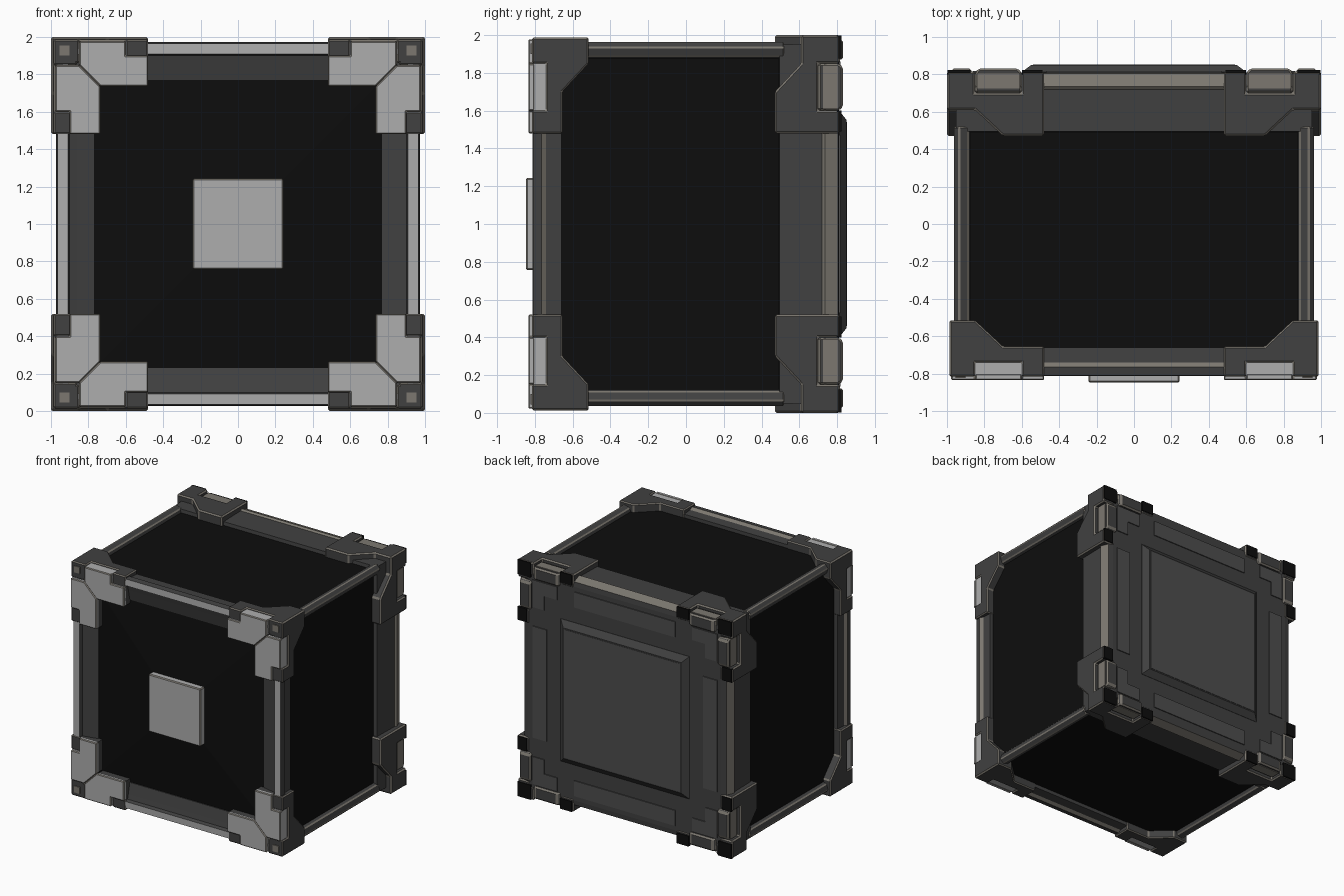
import bpy, bmesh

cube = bpy.data.objects.get("Cube")
if cube:
    bpy.data.objects.remove(cube, do_unlink=True)


def material(name, r, g, b):
    m = bpy.data.materials.new(name)
    m.use_nodes = True
    m.diffuse_color = (r, g, b, 1)
    m.node_tree.nodes["Principled BSDF"].inputs["Base Color"].default_value = (r, g, b, 1)
    return m


BLACK = material("black", .004, .004, .004)
DARK = material("dark grey", .052, .052, .052)
MID = material("mid grey", .075, .075, .075)
LIGHT = material("light grey", .42, .42, .42)
WARM = material("warm grey", .2, .185, .16)


def finish(name, bm, mats, bevel=0):
    bmesh.ops.recalc_face_normals(bm, faces=bm.faces)
    me = bpy.data.meshes.new(name)
    bm.to_mesh(me)
    bm.free()
    for m in mats:
        me.materials.append(m)
    ob = bpy.data.objects.new(name, me)
    bpy.context.collection.objects.link(ob)
    if bevel:
        mod = ob.modifiers.new("edge", 'BEVEL')
        mod.width = bevel
        mod.segments = 1
        mod.limit_method = 'ANGLE'
        mod.material = len(mats) - 1
    return ob


def prism(bm, low, high):
    a = [bm.verts.new(p) for p in low]
    b = [bm.verts.new(p) for p in high]
    bm.faces.new(a)
    bm.faces.new(b)
    for i in range(len(a)):
        j = (i + 1) % len(a)
        bm.faces.new((a[i], a[j], b[j], b[i]))


def corners(name, poly, lo, hi, mats, along="r", bevel=0, swap=True):
    """Repeat a prism at all four corners; u runs along an edge, r outward.
    along='r': poly is (u, y), extruded outward. along='y': poly is (u, r)."""
    bm = bmesh.new()
    for sx in (1, -1):
        for sz in (1, -1):
            for flip in ((0, 1) if swap else (0,)):
                def at(p, h):
                    u, y, r = (p[0], p[1], h) if along == "r" else (p[0], h, p[1])
                    x, z = (r, u) if flip else (u, r)
                    return (sx * x, y, 1 + sz * z)
                prism(bm, [at(p, lo) for p in poly], [at(p, hi) for p in poly])
    return finish(name, bm, mats, bevel)


def box2(u0, u1, v0, v1):
    return [(u0, v0), (u1, v0), (u1, v1), (u0, v1)]


def plate(name, u0, u1, v0, v1, y0, y1, mats, bevel=0):
    bm = bmesh.new()
    poly = box2(u0, u1, v0, v1)
    prism(bm, [(x, y0, 1 + z) for x, z in poly], [(x, y1, 1 + z) for x, z in poly])
    return finish(name, bm, mats, bevel)


def square_ring(name, profile, mats, slots, cap=False):
    """Sweep a (y, half width) profile around a mitred square."""
    bm = bmesh.new()
    rings = [[bm.verts.new((sx * r, y, 1 + sz * r))
              for sx, sz in ((1, 1), (-1, 1), (-1, -1), (1, -1))] for y, r in profile]
    for k in range(len(rings) - 1):
        for i in range(4):
            j = (i + 1) % 4
            f = bm.faces.new((rings[k][i], rings[k][j], rings[k + 1][j], rings[k + 1][i]))
            f.material_index = slots[k]
    if cap:
        bm.faces.new(rings[0]).material_index = slots[0]
        bm.faces.new(rings[-1]).material_index = slots[-1]
    return finish(name, bm, mats)


# Black body with a shallow pointed front panel
square_ring("body", [(-.70, .92), (.78, .92)], [BLACK], [0], True)
square_ring("front_panel", [(-.68, .80), (-.745, .80), (-.80, .2)], [BLACK], [0, 0], True)
plate("front_badge", -.243, .243, -.243, .243, -.848, -.78, [LIGHT, WARM], .008)

# Front frame, closed loop
square_ring("front_frame",
            [(-.66, .90), (-.66, .95), (-.74, .955), (-.765, .972), (-.81, .965), (-.812, .91),
             (-.785, .90), (-.775, .86), (-.755, .77), (-.68, .77)],
            [DARK, LIGHT, WARM], [0, 0, 2, 0, 1, 0, 0, 0, 0])

# Rear collar and closing wall
square_ring("rear_collar",
            [(.49, .90), (.495, .95), (.72, .955), (.735, .968), (.805, .94), (.81, .90)],
            [DARK, WARM], [0, 0, 1, 1, 0, 0], True)

# Long edge rails between front and rear
corners("edge_rails", [(.87, .90), (.885, .95), (.935, .965), (.965, .935), (.95, .885), (.90, .87)],
        -.7, .52, [DARK, WARM], "y", .007, False)

# Front corner brackets with slots
corners("front_bracket",
        [(.48, -.655), (.70, -.655), (.85, -.515), (.985, -.515), (.985, -.815),
         (.85, -.815), (.85, -.74), (.60, -.74), (.60, -.815), (.48, -.815)],
        .86, .987, [DARK, WARM], "r", .008)
corners("front_slot_floor", box2(.60, .85, -.81, -.74), .86, .975, [LIGHT])
corners("front_bracket_plate",
        [(.48, .735), (.735, .735), (.85, .85), (.85, .978), (.60, .978), (.60, .90), (.48, .90)],
        -.835, -.80, [LIGHT, WARM], "y", .007)
corners("front_bracket_backing",
        [(.48, .74), (.735, .74), (.85, .85), (.85, .9), (.48, .9)],
        -.81, -.70, [DARK], "y")
corners("front_corner_stud", box2(.90, .955, .90, .955), -.823, -.80, [WARM], "y", 0, False)

# Rear corner brackets with slots
corners("rear_bracket",
        [(.48, .47), (.70, .47), (.85, .61), (1, .61), (1, .815),
         (.85, .815), (.85, .70), (.60, .70), (.60, .815), (.48, .815)],
        .89, 1, [DARK, WARM], "r", .01)
corners("rear_slot_block", [(.60, .70), (.85, .70), (.85, .81), (.83, .832), (.62, .832), (.60, .81)],
        .87, .975, [DARK, WARM], "r", .012)
corners("rear_slot_top", box2(.61, .84, .725, .805), .97, .98, [WARM])

# Black end caps along the rear rim
corners("rear_rim_caps", box2(.49, .60, .91, .997), .80, .823, [BLACK], "y")
corners("rear_corner_caps", box2(.875, .997, .875, .997), .80, .823, [BLACK], "y", 0, False)

# Raised back panel with sloped border, surrounded by small plates
square_ring("back_panel", [(.80, .60), (.812, .60), (.85, .55)], [DARK], [0, 0], True)
plate("back_panel_face", -.54, .54, -.54, .54, .848, .853, [MID])
corners("back_corner_plates",
        [(.63, .86), (.86, .86), (.86, .63), (.75, .63), (.75, .75), (.63, .75)],
        .809, .818, [MID], "y", 0, False)
for s in (1, -1):
    lo, hi = sorted((s * .73, s * .86))
    plate("back_strip_horizontal", -.47, .47, lo, hi, .809, .818, [MID])
    plate("back_strip_vertical", lo, hi, -.47, .47, .809, .818, [MID])
